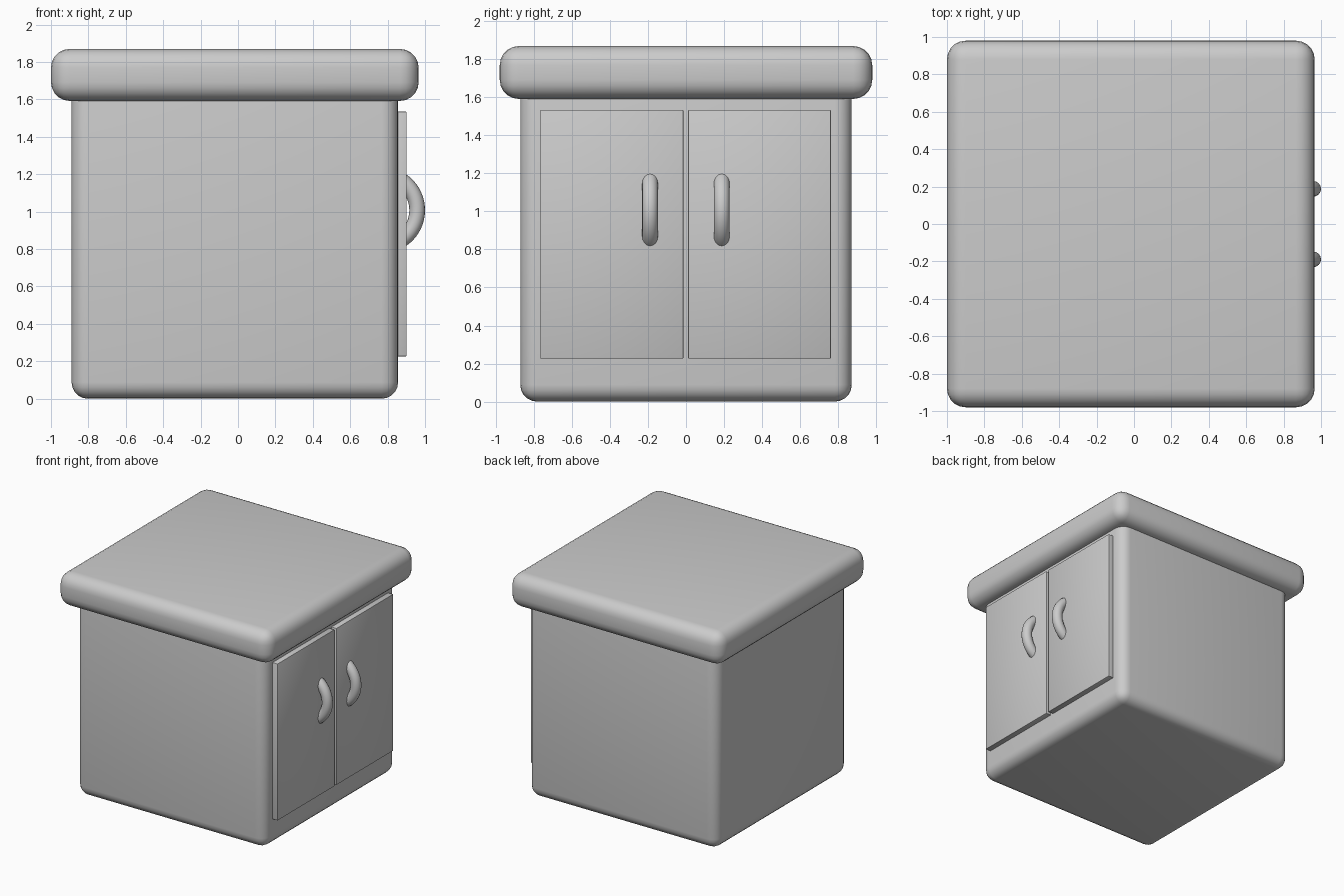
import bpy, bmesh, math
from mathutils import Vector

if "Cube" in bpy.data.objects:
    bpy.data.objects.remove(bpy.data.objects["Cube"])


def smooth(obj):
    bpy.ops.object.select_all(action='DESELECT')
    obj.select_set(True)
    bpy.context.view_layer.objects.active = obj
    bpy.ops.object.shade_smooth_by_angle(angle=math.radians(35))


def rounded_box(name, lo, hi, radius, segments):
    """Box between two corners with rounded edges."""
    lo, hi = Vector(lo), Vector(hi)
    bm = bmesh.new()
    bmesh.ops.create_cube(bm, size=1)
    bmesh.ops.scale(bm, vec=hi - lo, verts=bm.verts)
    bmesh.ops.translate(bm, vec=(lo + hi) / 2, verts=bm.verts)
    bmesh.ops.bevel(bm, geom=bm.edges[:], offset=radius, segments=segments,
                    profile=0.5, affect='EDGES', clamp_overlap=True)
    mesh = bpy.data.meshes.new(name)
    bm.to_mesh(mesh)
    bm.free()
    obj = bpy.data.objects.new(name, mesh)
    bpy.context.collection.objects.link(obj)
    smooth(obj)
    return obj


def arc_handle(name, y, centre_x=0.768, centre_z=1.008, major=0.19,
               minor=0.042, half_angle=62, steps=20, sides=16):
    """Bowed pull: an arc of a torus whose ends sink into the door."""
    bm = bmesh.new()
    rings = []
    for i in range(steps + 1):
        a = math.radians(half_angle) * (2 * i / steps - 1)
        ring = []
        for j in range(sides):
            t = 2 * math.pi * j / sides
            r = major + minor * math.cos(t)
            ring.append(bm.verts.new((centre_x + r * math.cos(a),
                                      y + minor * math.sin(t),
                                      centre_z + r * math.sin(a))))
        rings.append(ring)
    for a, b in zip(rings, rings[1:]):
        for j in range(sides):
            k = (j + 1) % sides
            bm.faces.new((a[j], a[k], b[k], b[j]))
    bm.faces.new(rings[0])
    bm.faces.new(rings[-1])
    bmesh.ops.recalc_face_normals(bm, faces=bm.faces[:])
    mesh = bpy.data.meshes.new(name)
    bm.to_mesh(mesh)
    bm.free()
    obj = bpy.data.objects.new(name, mesh)
    bpy.context.collection.objects.link(obj)
    smooth(obj)


# Cabinet body, running up into the worktop
rounded_box("cabinet_body", (-0.89, -0.872, 0), (0.856, 0.872, 1.70), 0.088, 5)

# Overhanging worktop
rounded_box("worktop", (-1.0, -0.98, 1.592), (0.966, 0.98, 1.87), 0.1, 5)

# Pair of doors with bowed handles on the +x side
for side, y0, y1, handle_y in (("left", -0.766, -0.014, -0.189),
                               ("right", 0.011, 0.762, 0.188)):
    rounded_box(side + "_door", (0.83, y0, 0.226), (0.902, y1, 1.535), 0.005, 2)
    arc_handle(side + "_handle", handle_y)
